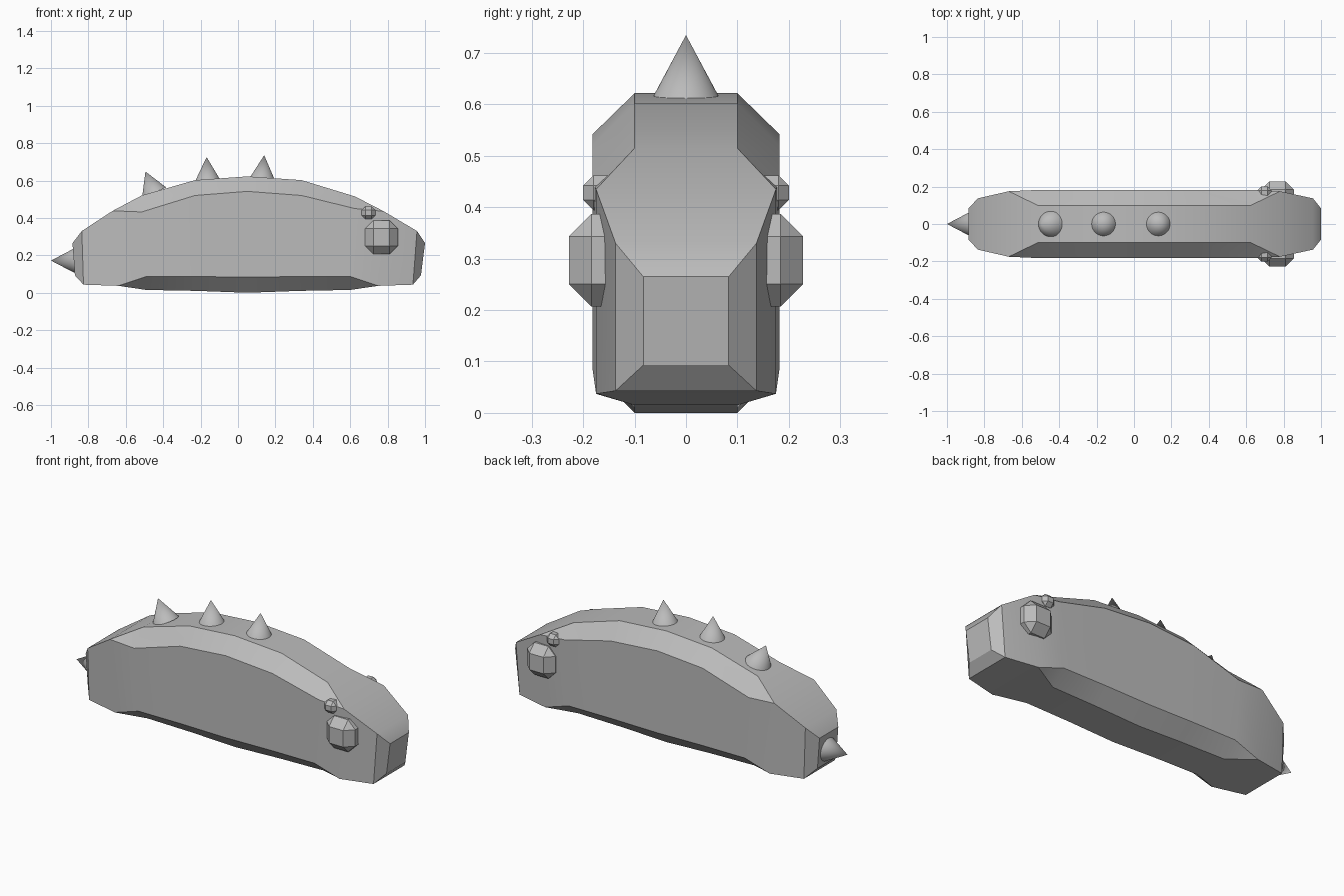
import bpy, bmesh, math
from mathutils import Vector

if "Cube" in bpy.data.objects:
    bpy.data.objects.remove(bpy.data.objects["Cube"])

grey = bpy.data.materials.new("plain grey")
grey.diffuse_color = (0.5, 0.5, 0.5, 1)
grey.use_nodes = True
grey.node_tree.nodes["Principled BSDF"].inputs["Base Color"].default_value = grey.diffuse_color


def finish(bm, name, angle=30):
    bmesh.ops.remove_doubles(bm, verts=bm.verts, dist=1e-4)
    bmesh.ops.recalc_face_normals(bm, faces=bm.faces)
    mesh = bpy.data.meshes.new(name)
    bm.to_mesh(mesh)
    bm.free()
    ob = bpy.data.objects.new(name, mesh)
    mesh.materials.append(grey)
    bpy.context.collection.objects.link(ob)
    bpy.ops.object.select_all(action='DESELECT')
    ob.select_set(True)
    bpy.context.view_layer.objects.active = ob
    bpy.ops.object.shade_smooth_by_angle(angle=math.radians(angle))
    return ob


# Body: eight-sided sections along x
# x low, x high, z bottom, bottom half width, z low, half width, z high, z top, top half width
sections = [
    (-.872, -.885, .093, .083, .093, .083, .265, .265, .083),
    (-.826, -.835, .043, .137, .043, .137, .33, .33, .137),
    (-.64, -.67, .037, .172, .037, .175, .438, .438, .175),
    (-.49, -.515, .015, .10, .087, .182, .432, .52, .10),
    (-.22, -.23, .01, .10, .087, .182, .52, .602, .10),
    (.05, .05, .0, .10, .083, .182, .542, .622, .10),
    (.33, .34, .01, .10, .087, .182, .52, .602, .10),
    (.60, .625, .015, .10, .087, .182, .45, .515, .10),
    (.75, .78, .037, .172, .037, .175, .435, .435, .175),
    (.935, .957, .043, .137, .043, .137, .33, .33, .137),
    (.978, 1.0, .093, .083, .093, .083, .265, .265, .083),
]
bm = bmesh.new()
rings = []
for xl, xh, zb, wb, zl, w, zh, zt, wt in sections:
    half = [(xl, wb, zb), (xl, w, zl), (xh, w, zh), (xh, wt, zt)]
    pts = half + [(x, -y, z) for x, y, z in reversed(half)]
    rings.append([bm.verts.new(p) for p in pts])
for a, b in zip(rings, rings[1:]):
    for i in range(8):
        j = (i + 1) % 8
        bm.faces.new((a[i], a[j], b[j], b[i]))
bm.faces.new(rings[0])
bm.faces.new(rings[-1])
bmesh.ops.dissolve_degenerate(bm, dist=1e-5, edges=bm.edges)
finish(bm, "body")


# Cone spikes on the back and tail
def spike(name, base, tip, radius=.07):
    base, tip = Vector(base), Vector(tip)
    axis = (tip - base).normalized()
    base -= axis * .01
    bm = bmesh.new()
    bmesh.ops.create_cone(bm, cap_ends=True, segments=32, radius1=radius,
                          radius2=0, depth=(tip - base).length)
    turn = Vector((0, 0, 1)).rotation_difference(axis).to_matrix().to_4x4()
    bm.transform(turn)
    bmesh.ops.translate(bm, vec=(base + tip) / 2, verts=bm.verts)
    finish(bm, name, 40)


spike("back_spike_front", (.13, 0, .614), (.14, 0, .735))
spike("back_spike_middle", (-.162, 0, .605), (-.168, 0, .725))
spike("back_spike_rear", (-.452, 0, .545), (-.495, 0, .648))
spike("tail_spike", (-.88, 0, .172), (-1.0, 0, .172), .068)


# Bevelled knobs on both sides of the head
def knob(name, centre, size, bevel):
    bm = bmesh.new()
    bmesh.ops.create_cube(bm, size=1)
    bmesh.ops.scale(bm, vec=size, verts=bm.verts)
    bmesh.ops.bevel(bm, geom=bm.edges[:], offset=bevel, segments=1,
                    profile=.5, affect='EDGES')
    bmesh.ops.translate(bm, vec=centre, verts=bm.verts)
    finish(bm, name)


for side, s in (("right", -1), ("left", 1)):
    knob("eye_" + side, (.767, s * .14, .297), (.175, .176, .18), .044)
    knob("brow_" + side, (.698, s * .165, .428), (.074, .07, .068), .02)
